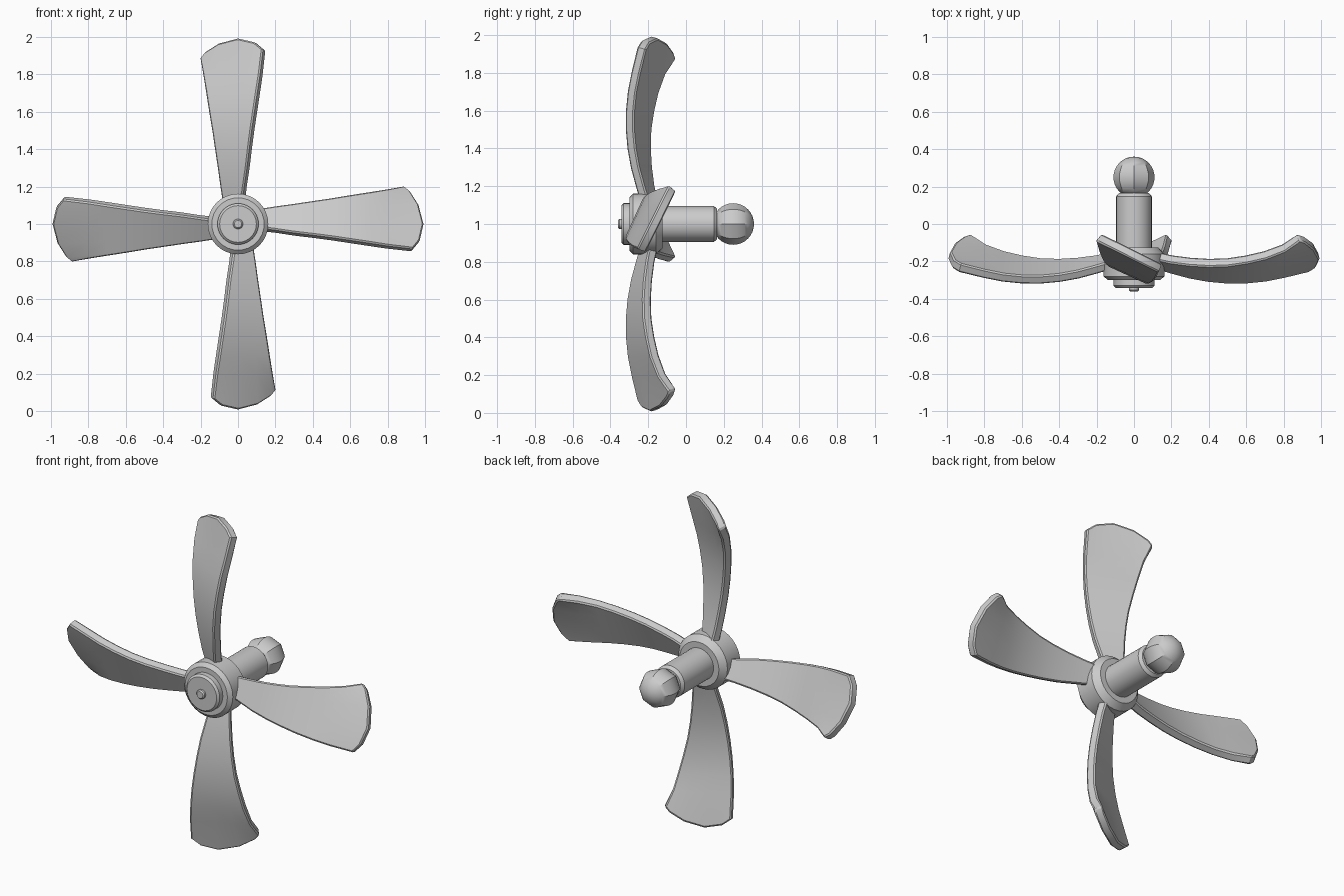
import bpy, bmesh
from math import sin, cos, pi, radians

cube = bpy.data.objects.get("Cube")
if cube:
    bpy.data.objects.remove(cube, do_unlink=True)

GREY = (0.6, 0.6, 0.6, 1)
metal = bpy.data.materials.new("plain_grey")
metal.use_nodes = True
metal.diffuse_color = GREY
metal.node_tree.nodes["Principled BSDF"].inputs["Base Color"].default_value = GREY


def finish(name, bm, modify=None):
    """Turn a bmesh into a shaded object at the hub centre."""
    mesh = bpy.data.meshes.new(name)
    bm.to_mesh(mesh)
    bm.free()
    mesh.materials.append(metal)
    obj = bpy.data.objects.new(name, mesh)
    bpy.context.collection.objects.link(obj)
    obj.location.z = 1
    bpy.ops.object.select_all(action='DESELECT')
    obj.select_set(True)
    bpy.context.view_layer.objects.active = obj
    if modify:
        modify(obj)
        for m in list(obj.modifiers):
            bpy.ops.object.modifier_apply(modifier=m.name)
    bpy.ops.object.shade_smooth_by_angle(angle=radians(30))
    return obj


def lathe(name, profile, segments):
    """Spin (radius, y) points about the y axis."""
    bm = bmesh.new()
    rings = []
    for r, y in profile:
        rings.append([bm.verts.new((r * sin(2 * pi * i / segments), y,
                                    r * cos(2 * pi * i / segments)))
                      for i in range(segments)])
    for a, b in zip(rings, rings[1:]):
        for i in range(segments):
            j = (i + 1) % segments
            bm.faces.new((a[i], a[j], b[j], b[i]))
    bmesh.ops.remove_doubles(bm, verts=bm.verts, dist=1e-5)
    bmesh.ops.recalc_face_normals(bm, faces=bm.faces)
    return finish(name, bm)


# Hub, nose cap, pin and shaft
lathe("hub", [(0, -.30), (.14, -.30), (.162, -.28), (.162, -.16),
              (.13, -.125), (0, -.125)], 32)
lathe("nose_cap", [(0, -.342), (.098, -.342), (.11, -.33), (.11, -.29), (0, -.29)], 32)
lathe("nose_pin", [(0, -.36), (.02, -.36), (.027, -.353), (.027, -.33), (0, -.33)], 16)
lathe("shaft", [(0, -.2), (.095, -.2), (.095, .148), (.08, .165), (0, .165)], 32)

# Ball end with eight ridged sectors
STEPS = 16
lathe("ball_end", [(.11 * sin(pi * i / STEPS), .25 - .11 * cos(pi * i / STEPS))
                   for i in range(STEPS + 1)], 8)

# Blade stations: distance, then y and z of the trailing and leading edges
STATIONS = [
    (.10, -.165, .070, -.215, -.028),
    (.20, -.187, .086, -.245, -.040),
    (.30, -.200, .100, -.272, -.055),
    (.40, -.206, .115, -.290, -.067),
    (.50, -.203, .130, -.299, -.080),
    (.60, -.188, .147, -.298, -.095),
    (.70, -.165, .163, -.288, -.110),
    (.80, -.127, .177, -.268, -.125),
    (None, -.070, .190, -.235, -.140),
]
# Rounded tip: position across the blade, distance from the centre
TIP = [(0, .93), (.14, .968), (.4, .988), (.71, .96), (.93, .912), (1, .88)]


def thicken(obj):
    solid = obj.modifiers.new("thickness", 'SOLIDIFY')
    solid.thickness = .05
    solid.offset = 0
    solid.use_even_offset = True
    bevel = obj.modifiers.new("chamfer", 'BEVEL')
    bevel.width = .013
    bevel.segments = 1
    bevel.limit_method = 'ANGLE'
    bevel.angle_limit = radians(60)


bm = bmesh.new()
rows = [[bm.verts.new((tip if x is None else x,
                       ly + (uy - ly) * v, lz + (uz - lz) * v))
         for v, tip in TIP]
        for x, uy, uz, ly, lz in STATIONS]
for a, b in zip(rows, rows[1:]):
    for i in range(len(TIP) - 1):
        bm.faces.new((a[i], b[i], b[i + 1], a[i + 1]))
bmesh.ops.recalc_face_normals(bm, faces=bm.faces)
blade = finish("blade_left", bm, thicken)

# Remaining blades are turned copies
for turn, side in enumerate(("bottom", "right", "top"), 1):
    copy = blade.copy()
    copy.name = "blade_" + side
    copy.rotation_euler.y = turn * pi / 2
    bpy.context.collection.objects.link(copy)
